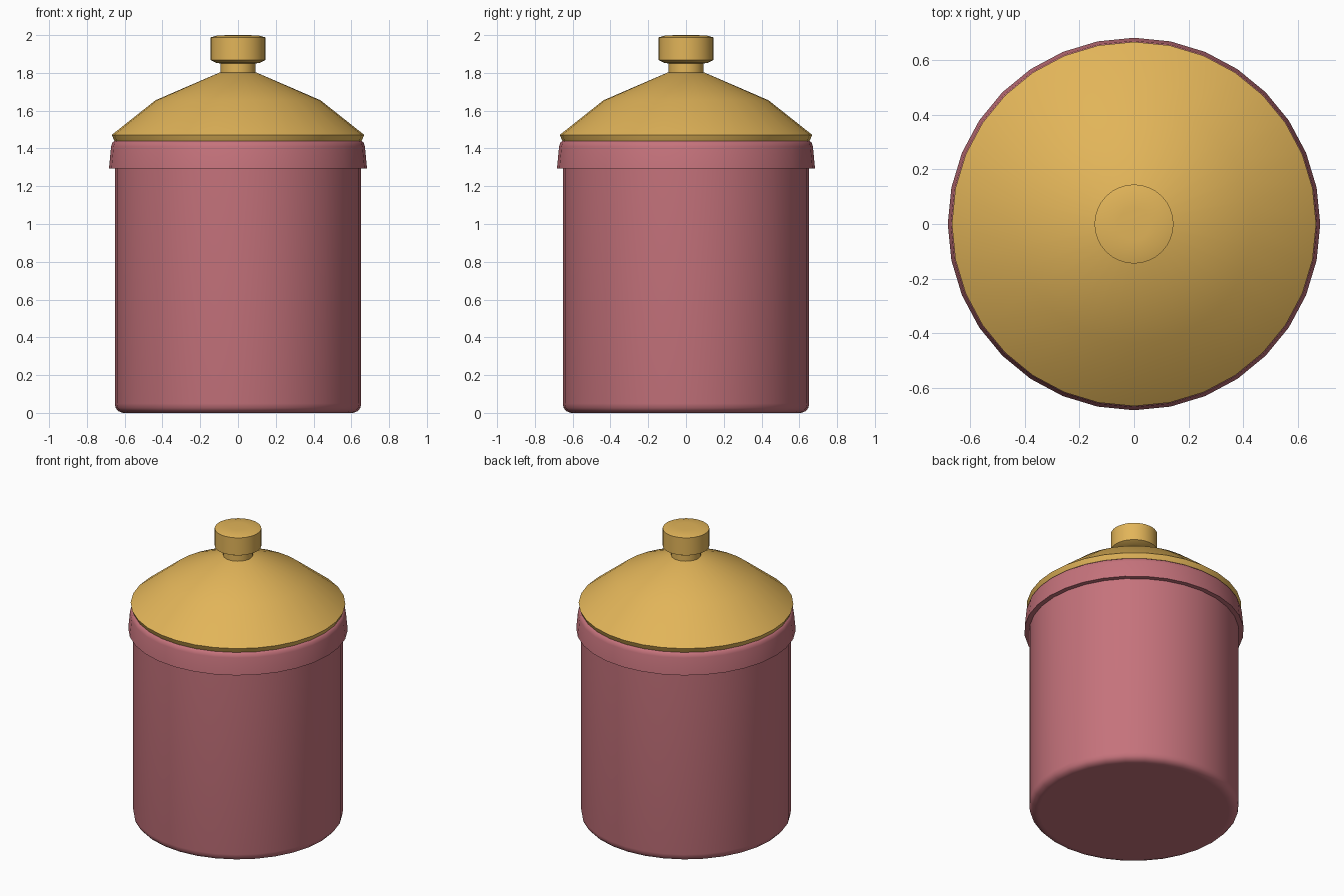
import bpy
import bmesh
from math import cos, sin, tau, radians

SIDES = 32

if "Cube" in bpy.data.objects:
    bpy.data.objects.remove(bpy.data.objects["Cube"], do_unlink=True)


def make_material(name, rgb):
    mat = bpy.data.materials.new(name)
    mat.use_nodes = True
    mat.diffuse_color = (*rgb, 1)
    mat.node_tree.nodes["Principled BSDF"].inputs["Base Color"].default_value = (*rgb, 1)
    return mat


def lathe(name, profile, mat, angle=40):
    """Turn a bottom-to-top (radius, height) profile into a closed solid."""
    bm = bmesh.new()
    rings = []
    for r, z in profile:
        rings.append([bm.verts.new((r * cos(tau * i / SIDES), r * sin(tau * i / SIDES), z))
                      for i in range(SIDES)])
    for low, high in zip(rings, rings[1:]):
        for i in range(SIDES):
            j = (i + 1) % SIDES
            bm.faces.new((low[i], low[j], high[j], high[i]))
    bm.faces.new(rings[0][::-1])
    bm.faces.new(rings[-1])
    mesh = bpy.data.meshes.new(name)
    bm.to_mesh(mesh)
    bm.free()
    mesh.materials.append(mat)
    obj = bpy.data.objects.new(name, mesh)
    bpy.context.collection.objects.link(obj)
    bpy.ops.object.select_all(action="DESELECT")
    obj.select_set(True)
    bpy.context.view_layer.objects.active = obj
    bpy.ops.object.shade_smooth_by_angle(angle=radians(angle))
    return obj


rose = make_material("rose glaze", (0.56, 0.17, 0.2))
gold = make_material("golden yellow", (0.76, 0.46, 0.1))

# Jar body with a rounded foot
lathe("jar_body", [(0.59, 0), (0.61, 0), (0.633, 0.009), (0.648, 0.026),
                   (0.652, 0.05), (0.652, 1.4)], rose)

# Flared collar around the mouth
lathe("jar_collar", [(0.645, 1.295), (0.683, 1.295), (0.672, 1.41),
                     (0.666, 1.43), (0.652, 1.441)], rose)

# Domed lid with a short undercut edge
lathe("lid", [(0.652, 1.435), (0.657, 1.445), (0.668, 1.472),
              (0.437, 1.655), (0.095, 1.803)], gold)

# Lid handle: narrow stem and wide knob
lathe("knob_stem", [(0.092, 1.79), (0.092, 1.86)], gold)
lathe("knob", [(0.09, 1.85), (0.112, 1.852), (0.145, 1.868), (0.145, 1.988),
               (0.112, 1.997), (0.06, 2.0)], gold, angle=50)
